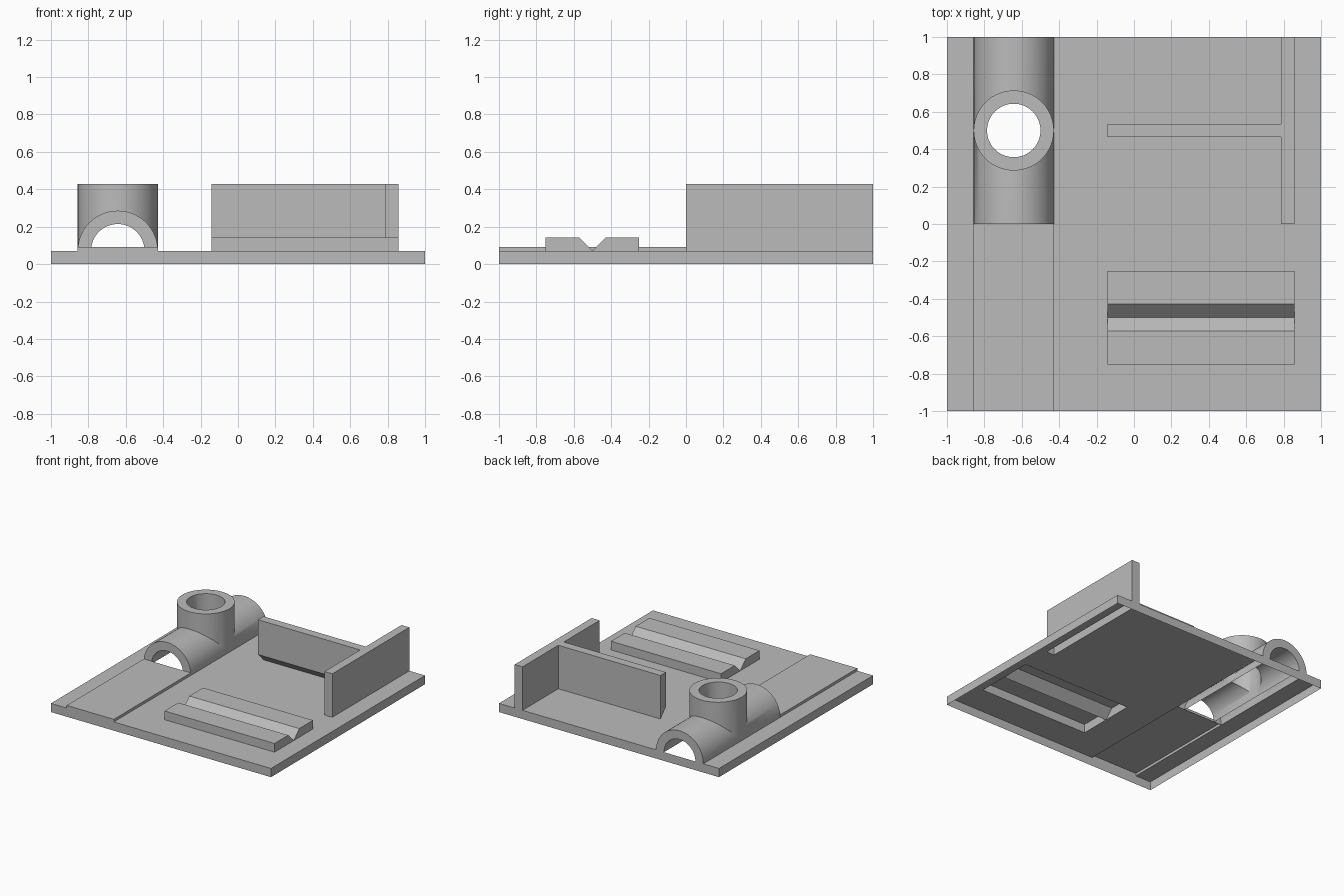
import bpy, bmesh
from math import sin, cos, pi

cube = bpy.data.objects.get("Cube")
if cube:
    bpy.data.objects.remove(cube, do_unlink=True)

U = 1 / 14          # layout module
TOP = 6             # height of tube and walls, in modules
DECK = 1            # height of the plate top
SEG = 32            # segments per half circle

grey = bpy.data.materials.new("plain grey")
grey.use_nodes = True
grey.diffuse_color = (0.5, 0.5, 0.5, 1)
grey.node_tree.nodes["Principled BSDF"].inputs["Base Color"].default_value = (0.5, 0.5, 0.5, 1)


def quad(bm, *pts):
    bm.faces.new([bm.verts.new(p) for p in pts])


def finish(name, bm, smooth=False, fix=True):
    bmesh.ops.scale(bm, vec=(U, U, U), verts=bm.verts)
    bmesh.ops.remove_doubles(bm, verts=bm.verts, dist=1e-5)
    if fix:
        bmesh.ops.recalc_face_normals(bm, faces=bm.faces)
    mesh = bpy.data.meshes.new(name)
    bm.to_mesh(mesh)
    bm.free()
    mesh.materials.append(grey)
    obj = bpy.data.objects.new(name, mesh)
    bpy.context.collection.objects.link(obj)
    if smooth:
        bpy.ops.object.select_all(action='DESELECT')
        obj.select_set(True)
        bpy.context.view_layer.objects.active = obj
        bpy.ops.object.shade_smooth_by_angle(angle=pi / 6)


def prism(name, profile, x0, x1, caps=(True, True), floor=False):
    """Extrude a (y, z) profile along x; without floor the last edge stays open."""
    bm = bmesh.new()
    n = len(profile)
    for i in range(n if floor else n - 1):
        (ya, za), (yb, zb) = profile[i], profile[(i + 1) % n]
        quad(bm, (x0, ya, za), (x0, yb, zb), (x1, yb, zb), (x1, ya, za))
    for x, wanted in zip((x0, x1), caps):
        if wanted:
            quad(bm, *[(x, y, z) for y, z in profile])
    finish(name, bm)


def box_profile(y0, y1, z1):
    return [(y0, DECK), (y0, z1), (y1, z1), (y1, DECK)]


# Base plate: thin shell, open below and open under the hollow parts
bm = bmesh.new()
xs = [-14, -12, -6, -2, 11, 12, 14]
ys = [-14, -10.5, -3.5, 0, 14]
openings = [(-12, -6, -14, 14), (11, 12, 0, 14), (-2, 12, -10.5, -3.5)]
for x0, x1 in zip(xs, xs[1:]):
    for y0, y1 in zip(ys, ys[1:]):
        cx, cy = (x0 + x1) / 2, (y0 + y1) / 2
        if not any(a < cx < b and c < cy < d for a, b, c, d in openings):
            quad(bm, (x0, y0, DECK), (x1, y0, DECK), (x1, y1, DECK), (x0, y1, DECK))
    quad(bm, (x0, -14, 0), (x1, -14, 0), (x1, -14, DECK), (x0, -14, DECK))
    quad(bm, (x1, 14, 0), (x0, 14, 0), (x0, 14, DECK), (x1, 14, DECK))
for y0, y1 in zip(ys, ys[1:]):
    quad(bm, (14, y0, 0), (14, y1, 0), (14, y1, DECK), (14, y0, DECK))
    quad(bm, (-14, y1, 0), (-14, y0, 0), (-14, y0, DECK), (-14, y1, DECK))
finish("base_plate", bm, fix=False)

# Low pad in front of the pipe
prism("raised_pad", box_profile(-14, 0, 1.3), -12, -6)

# Block with a V groove
prism("grooved_block", [(-10.5, DECK), (-10.5, 2), (-8, 2), (-7, DECK),
                        (-6, 2), (-3.5, 2), (-3.5, DECK)], -2, 12)

# Upright wall and the rib meeting it, undercut to a knife edge
prism("side_wall", box_profile(0, 14, TOP), 11, 12)
prism("cross_rib", [(6.5, 2), (6.5, TOP), (7.5, TOP), (7.5, DECK)], -2, 11,
      caps=(True, False), floor=True)

# Half pipe crossed by an upright tube of equal radius; they meet where |y| = z
bm = bmesh.new()
PX, PY, OUTER, INNER = -9, 7, 3, 2
angles = [pi * i / SEG for i in range(SEG + 1)]


def point(r, a, side, kind):
    x, s = PX + r * cos(a), r * sin(a)
    return {"end": (x, PY + side * 7, DECK + s),
            "seam": (x, PY + side * s, DECK + s),
            "rim": (x, PY + side * s, TOP)}[kind]


def strip(a, b, side, ra, ka, rb, kb, flip):
    pts = [point(ra, a, side, ka), point(ra, b, side, ka),
           point(rb, b, side, kb), point(rb, a, side, kb)]
    quad(bm, *(pts[::-1] if flip else pts))


for side in (-1, 1):
    for a, b in zip(angles, angles[1:]):
        back = side > 0
        for r, flip in ((OUTER, back), (INNER, not back)):
            strip(a, b, side, r, "seam", r, "end", not flip)
            strip(a, b, side, r, "seam", r, "rim", not flip)
        strip(a, b, side, OUTER, "end", INNER, "end", not back)
        strip(a, b, side, OUTER, "rim", INNER, "rim", not back)
finish("pipe_tee", bm, smooth=True)
